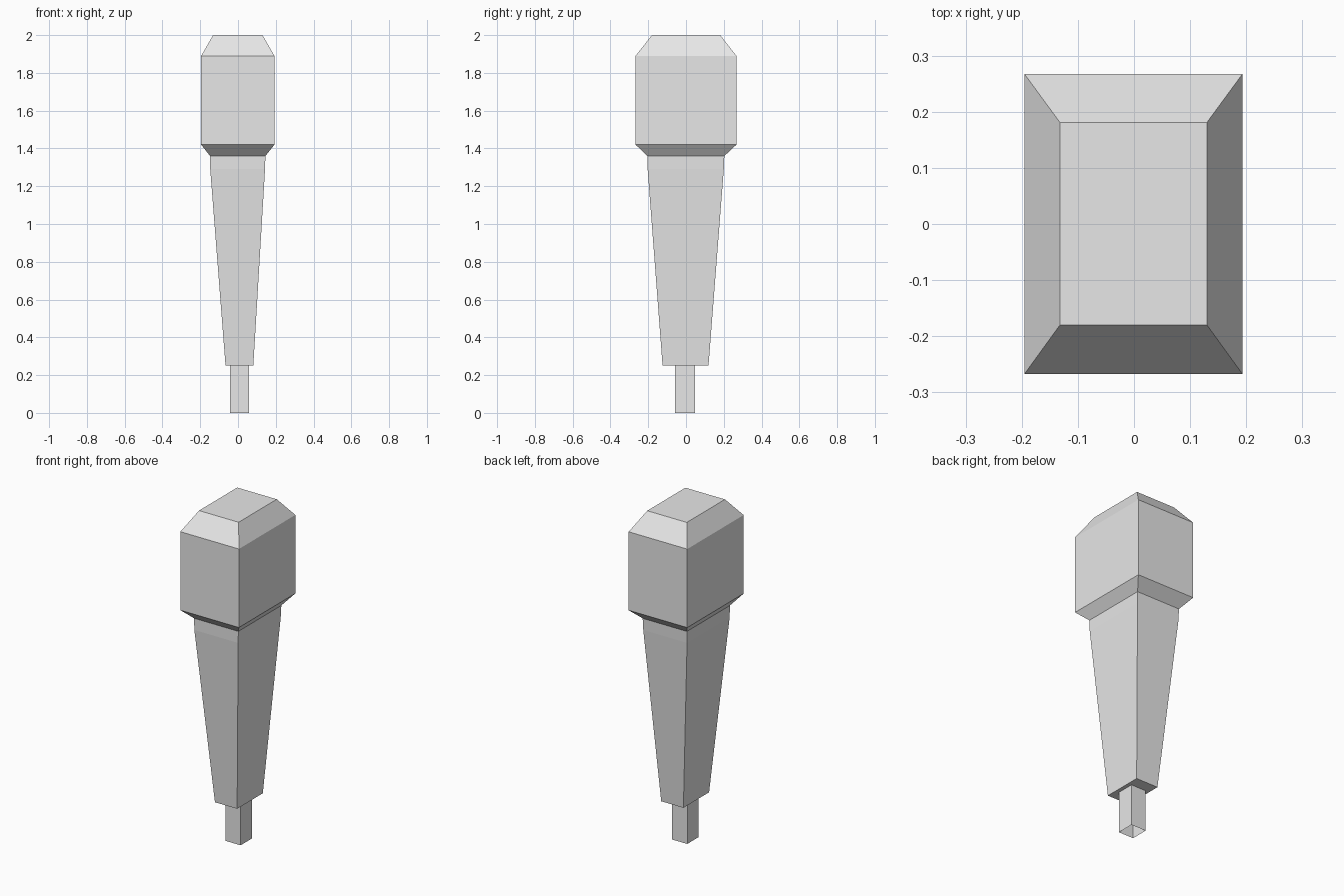
import bpy
import bmesh

cube = bpy.data.objects.get("Cube")
if cube:
    bpy.data.objects.remove(cube, do_unlink=True)

grey = bpy.data.materials.new("plain grey")
grey.use_nodes = True
grey.diffuse_color = (0.8, 0.8, 0.8, 1)
grey.node_tree.nodes["Principled BSDF"].inputs["Base Color"].default_value = (0.8, 0.8, 0.8, 1)


def loft(name, sections, cap_bottom=False, cap_top=False):
    """Skin rectangular sections (z, x0, x1, y0, y1), listed bottom to top."""
    bm = bmesh.new()
    rings = [[bm.verts.new((x, y, z)) for x, y in ((x0, y0), (x1, y0), (x1, y1), (x0, y1))]
             for z, x0, x1, y0, y1 in sections]
    for low, high in zip(rings, rings[1:]):
        for i in range(4):
            j = (i + 1) % 4
            bm.faces.new((low[i], low[j], high[j], high[i]))
    if cap_bottom:
        bm.faces.new(rings[0][::-1])
    if cap_top:
        bm.faces.new(rings[-1])
    mesh = bpy.data.meshes.new(name)
    bm.to_mesh(mesh)
    bm.free()
    mesh.materials.append(grey)
    obj = bpy.data.objects.new(name, mesh)
    bpy.context.collection.objects.link(obj)
    return obj


# Block head with chamfered crown and underside
loft("head", [
    (1.36, -0.148, 0.145, -0.204, 0.203),
    (1.42, -0.195, 0.193, -0.267, 0.267),
    (1.89, -0.195, 0.193, -0.267, 0.267),
    (2.0, -0.132, 0.13, -0.18, 0.181),
], cap_top=True)

# Tapered handle with a short straight collar
loft("handle", [
    (0.25, -0.066, 0.081, -0.124, 0.119),
    (1.29, -0.147, 0.143, -0.203, 0.2),
    (1.36, -0.148, 0.145, -0.204, 0.203),
], cap_bottom=True)

# Hollow cable stub, open at the lower end
loft("cable_stub", [
    (0.0, -0.042, 0.058, -0.058, 0.048),
    (0.25, -0.042, 0.058, -0.058, 0.048),
])
